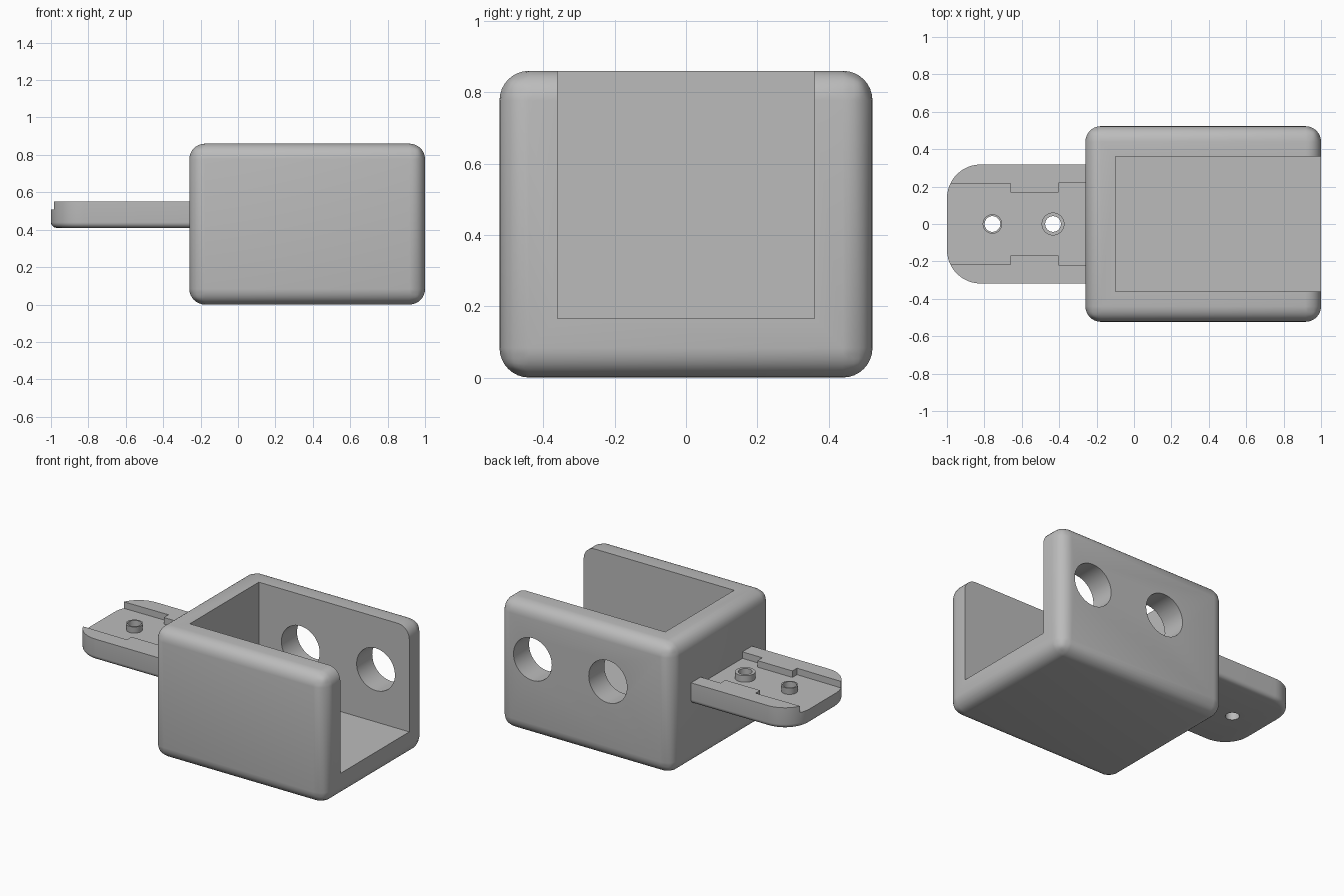
import bpy, bmesh, math
from mathutils import Matrix

cube = bpy.data.objects.get("Cube")
if cube:
    bpy.data.objects.remove(cube, do_unlink=True)

grey = bpy.data.materials.new("plain grey")
grey.use_nodes = True
colour = (0.5, 0.5, 0.5, 1)
grey.diffuse_color = colour
grey.node_tree.nodes["Principled BSDF"].inputs["Base Color"].default_value = colour


def finish(name, bm):
    bmesh.ops.recalc_face_normals(bm, faces=bm.faces)
    mesh = bpy.data.meshes.new(name)
    bm.to_mesh(mesh)
    bm.free()
    mesh.materials.append(grey)
    obj = bpy.data.objects.new(name, mesh)
    bpy.context.collection.objects.link(obj)
    return obj


def prism(outline, z0, z1):
    """Upright solid from a plan outline."""
    bm = bmesh.new()
    face = bm.faces.new([bm.verts.new((x, y, z0)) for x, y in outline])
    top = bmesh.ops.extrude_face_region(bm, geom=[face])["geom"]
    for v in top:
        if isinstance(v, bmesh.types.BMVert):
            v.co.z = z1
    return bm


def rect(x0, x1, y):
    return [(x0, -y), (x1, -y), (x1, y), (x0, y)]


def cylinder(x, y, z, r1, r2, depth, turn=0):
    bm = bmesh.new()
    place = Matrix.Translation((x, y, z)) @ Matrix.Rotation(turn, 4, "X")
    bmesh.ops.create_cone(bm, cap_ends=True, segments=48, radius1=r1,
                          radius2=r2, depth=depth, matrix=place)
    return bm


def bevel(bm, test, radius, segments=8):
    edges = [e for e in bm.edges if test(*e.verts)]
    bmesh.ops.bevel(bm, geom=edges, offset=radius, segments=segments,
                    profile=0.5, affect="EDGES")


def activate(obj):
    bpy.ops.object.select_all(action="DESELECT")
    obj.select_set(True)
    bpy.context.view_layer.objects.active = obj


def cut(obj, cutters):
    activate(obj)
    for bm in cutters:
        cutter = finish("cutter", bm)
        cutter.hide_render = True
        mod = obj.modifiers.new("cut", "BOOLEAN")
        mod.operation, mod.solver, mod.object = "DIFFERENCE", "EXACT", cutter
        bpy.ops.object.modifier_apply(modifier=mod.name)
        bpy.data.objects.remove(cutter, do_unlink=True)


def smooth(obj):
    activate(obj)
    bpy.ops.object.shade_smooth_by_angle(angle=math.radians(30))


# Rounded housing, open at the top and the +x end, with two holes in the back wall
bm = prism(rect(-0.26, 1, 0.523), 0, 0.86)
bevel(bm, lambda a, b: True, 0.083)
housing = finish("housing", bm)
holes = [cylinder(x, 0.45, 0.512, 0.14, 0.14, 0.4, math.pi / 2) for x in (0.205, 0.755)]
cut(housing, [prism(rect(-0.1, 1.2, 0.36), 0.165, 1.1)] + holes)
smooth(housing)

# Tongue with round outer corners and a softened underside
Z0, FLOOR, Z1 = 0.41, 0.507, 0.55
bm = prism(rect(-1, -0.2, 0.318), Z0, Z1)
bevel(bm, lambda a, b: a.co.x < -0.9 and b.co.x < -0.9 and abs(a.co.z - b.co.z) > 0.1, 0.18, 12)
bevel(bm, lambda a, b: max(a.co.z, b.co.z) < Z0 + 0.01 and min(a.co.x, b.co.x) < -0.21, 0.03, 5)
tongue = finish("tongue", bm)

# Stepped channel along the tongue
side = [(-1.1, 0.212), (-0.66, 0.216), (-0.66, 0.168),
        (-0.405, 0.168), (-0.405, 0.218), (-0.1, 0.218)]
channel = side + [(x, -y) for x, y in reversed(side)]
bores = [cylinder(x, 0, 0.48, 0.042, 0.042, 0.4) for x in (-0.757, -0.433)]
cut(tongue, [prism(channel, FLOOR, 0.7)] + bores)
smooth(tongue)

# Hollow bosses around the two bores
for name, x, low, high in (("outer_boss", -0.757, 0.047, 0.052), ("inner_boss", -0.433, 0.061, 0.061)):
    boss = finish(name, cylinder(x, 0, (FLOOR + Z1) / 2 - 0.005, low, high, Z1 - FLOOR + 0.01))
    cut(boss, [cylinder(x, 0, 0.52, 0.042, 0.042, 0.4)])
    smooth(boss)
